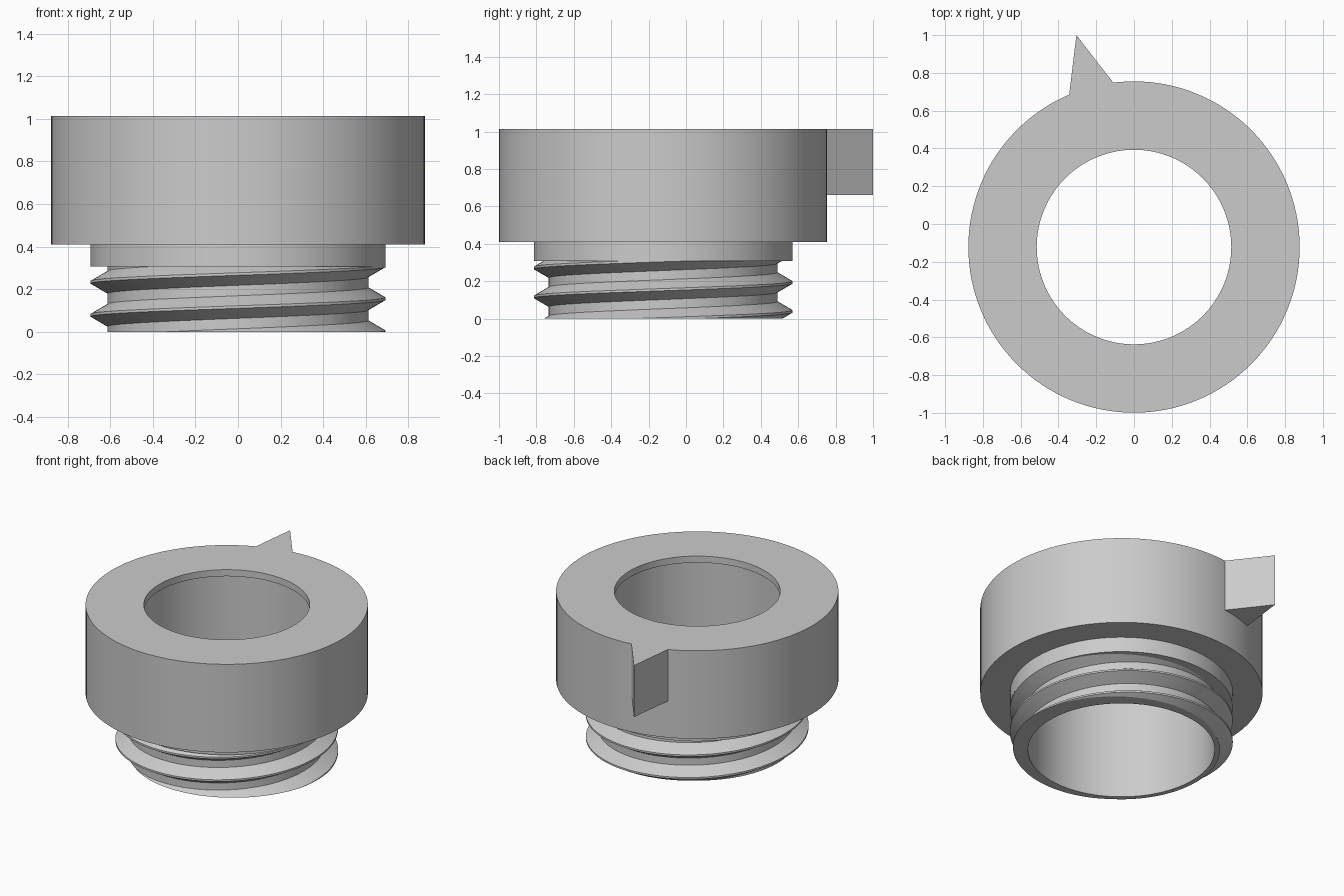
import bpy
import bmesh
from math import sin, cos, pi, hypot, atan2

if "Cube" in bpy.data.objects:
    bpy.data.objects.remove(bpy.data.objects["Cube"])

SEGMENTS = 128
CENTRE_Y = -0.122
OUTER, CREST, ROOT, BORE, LIP = 0.877, 0.692, 0.612, 0.58, 0.515
TOP, SHOULDER, THREAD_TOP = 1.014, 0.41, 0.307
PITCH, CREST_HALF, ROOT_HALF = 0.155, 0.006, 0.053

grey = bpy.data.materials.new("plain grey")
grey.use_nodes = True
colour = (0.6, 0.6, 0.6, 1)
grey.diffuse_color = colour
grey.node_tree.nodes["Principled BSDF"].inputs["Base Color"].default_value = colour


def finish(name, bm):
    """Weld the mesh, face it outwards and add it to the scene."""
    bmesh.ops.remove_doubles(bm, verts=bm.verts, dist=0.0002)
    bmesh.ops.recalc_face_normals(bm, faces=bm.faces)
    mesh = bpy.data.meshes.new(name)
    bm.to_mesh(mesh)
    bm.free()
    mesh.materials.append(grey)
    obj = bpy.data.objects.new(name, mesh)
    bpy.context.collection.objects.link(obj)
    bpy.ops.object.select_all(action="DESELECT")
    obj.select_set(True)
    bpy.context.view_layer.objects.active = obj
    bpy.ops.object.shade_smooth_by_angle()
    return obj


def revolve(name, section):
    """Sweep section(angle), a list of (radius, height), about the axis."""
    bm = bmesh.new()
    columns = []
    for i in range(SEGMENTS + 1):
        a = 2 * pi * i / SEGMENTS
        columns.append([bm.verts.new((r * cos(a), CENTRE_Y + r * sin(a), z))
                        for r, z in section(a)])
    for left, right in zip(columns, columns[1:]):
        for j in range(len(left) - 1):
            bm.faces.new((left[j], right[j], right[j + 1], left[j + 1]))
    return finish(name, bm)


# Wide collar with a shoulder, an inner lip and the upper bore
collar = [(BORE, THREAD_TOP), (CREST, THREAD_TOP), (CREST, SHOULDER),
          (OUTER, SHOULDER), (OUTER, TOP), (LIP, TOP), (LIP, TOP - 0.045),
          (BORE, TOP - 0.045), (BORE, THREAD_TOP)]
revolve("collar", lambda a: collar)


# Helical thread, cut flat at the base and at the collar
def thread_radius(a, z):
    offset = (z / PITCH - a / (2 * pi) + 0.5) % 1 - 0.5
    t = (abs(offset) * PITCH - CREST_HALF) / (ROOT_HALF - CREST_HALF)
    return CREST + (ROOT - CREST) * min(max(t, 0), 1)


def thread_section(a):
    points = [(BORE, THREAD_TOP), (BORE, 0)]
    for turn in range(-2, 4):
        for step in (-ROOT_HALF, -CREST_HALF, CREST_HALF, ROOT_HALF):
            z = (turn + a / (2 * pi)) * PITCH + step
            z = min(max(z, 0), THREAD_TOP)
            points.append((thread_radius(a, z), z))
    return points


revolve("threaded_sleeve", thread_section)

# Pointed fin at the back, its base following the collar wall
bm = bmesh.new()
start, end = atan2(0.812, -0.347), atan2(0.87, -0.108)
outline = [(-0.305, 1.0)]
for i in range(7):
    a = start + (end - start) * i / 6
    outline.append(((OUTER - 0.003) * cos(a), CENTRE_Y + (OUTER - 0.003) * sin(a)))
base = bm.faces.new([bm.verts.new((x, y, 0.66)) for x, y in outline])
raised = bmesh.ops.extrude_face_region(bm, geom=[base], use_keep_orig=True)
for v in raised["geom"]:
    if isinstance(v, bmesh.types.BMVert):
        v.co.z = TOP
finish("pointer_fin", bm)
